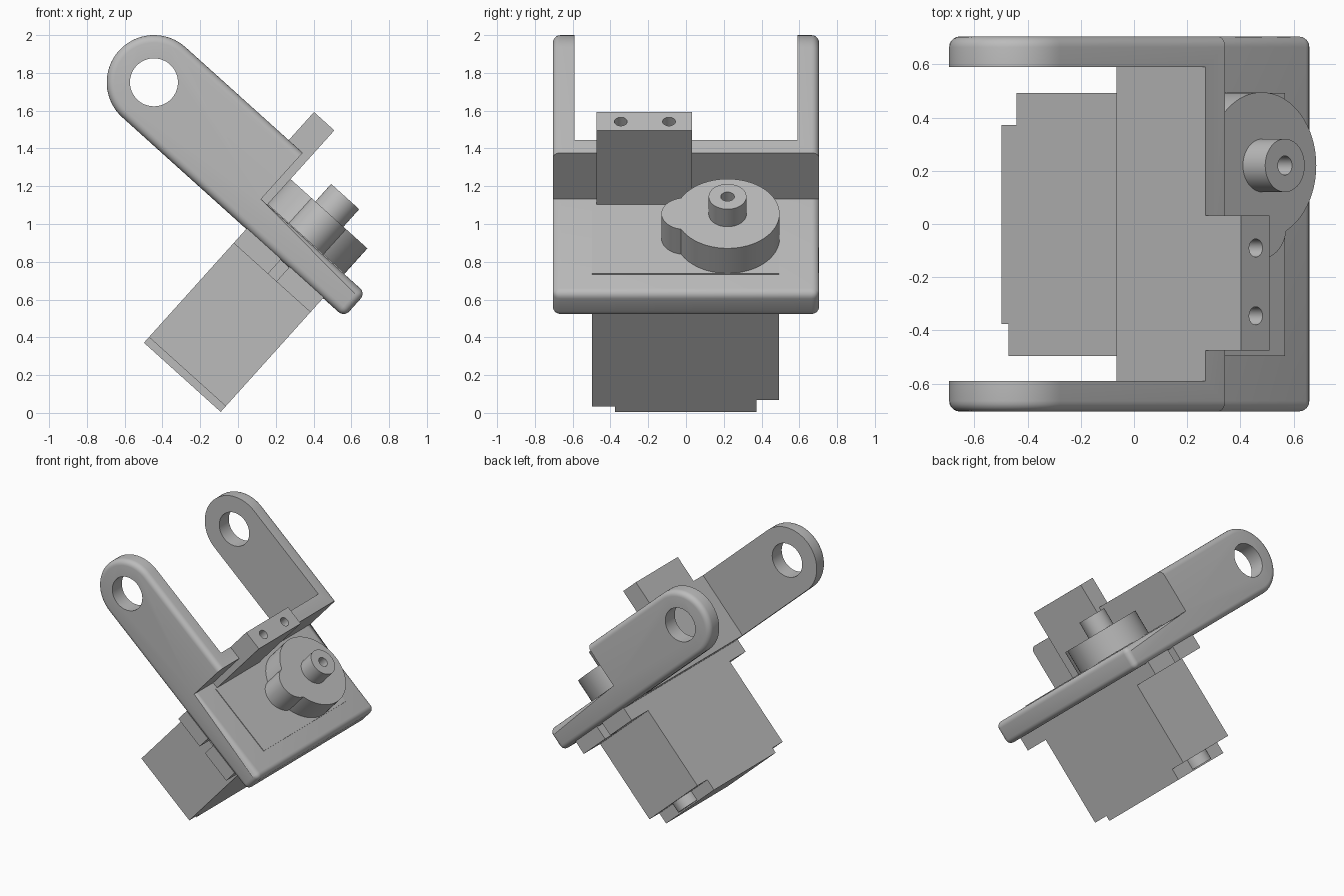
import bpy, bmesh, math
from mathutils import Matrix, Vector

cube = bpy.data.objects.get("Cube")
if cube:
    bpy.data.objects.remove(cube, do_unlink=True)

# Tilted frame: origin at the pivot holes, x along the arms, z along the output shaft
FRAME = Matrix.Translation((-0.445, 0, 1.75)) @ Matrix.Rotation(math.radians(42), 4, 'Y')

grey = bpy.data.materials.new("plain grey")
grey.use_nodes = True
COLOUR = (0.5, 0.5, 0.5, 1)
grey.diffuse_color = COLOUR
grey.node_tree.nodes["Principled BSDF"].inputs["Base Color"].default_value = COLOUR


def circle(cx, cy, r, n=64, start=0.0, sweep=2 * math.pi):
    count = n if sweep > 6 else n + 1
    return [(cx + r * math.cos(start + sweep * i / n),
             cy + r * math.sin(start + sweep * i / n)) for i in range(count)]


def rect(x0, x1, y0, y1):
    return [(x0, y0), (x1, y0), (x1, y1), (x0, y1)]


def prism(name, points, axis, lo, hi, bevel_rule=None, radius=0.04):
    """Extrude a 2D outline along a frame axis, optionally rounding chosen edges."""
    place = {'x': lambda a, b, t: (t, a, b),
             'y': lambda a, b, t: (a, t, b),
             'z': lambda a, b, t: (a, b, t)}[axis]
    bm = bmesh.new()
    face = bm.faces.new([bm.verts.new(place(a, b, lo)) for a, b in points])
    made = bmesh.ops.extrude_face_region(bm, geom=[face])["geom"]
    shift = Vector(place(0, 0, hi - lo))
    bmesh.ops.translate(bm, vec=shift, verts=[v for v in made if isinstance(v, bmesh.types.BMVert)])
    bmesh.ops.recalc_face_normals(bm, faces=bm.faces)
    if bevel_rule:
        edges = [e for e in bm.edges if bevel_rule(e)]
        bmesh.ops.bevel(bm, geom=edges, offset=radius, segments=5, profile=0.5,
                        affect='EDGES', clamp_overlap=True)
    mesh = bpy.data.meshes.new(name)
    bm.to_mesh(mesh)
    bm.free()
    mesh.materials.append(grey)
    obj = bpy.data.objects.new(name, mesh)
    bpy.context.collection.objects.link(obj)
    obj.matrix_world = FRAME
    return obj


def combine(obj, tool, operation='DIFFERENCE'):
    bpy.context.view_layer.update()
    mod = obj.modifiers.new("cut", 'BOOLEAN')
    mod.operation, mod.object, mod.solver = operation, tool, 'EXACT'
    bpy.context.view_layer.objects.active = obj
    bpy.ops.object.modifier_apply(modifier=mod.name)
    bpy.data.objects.remove(tool, do_unlink=True)


# Bracket: side outline with round arm tips, step, and mounting plate
ARM_END, PLATE_END, PLATE_TOP, HALF = 0.835, 1.58, -0.08, 0.705
outline = circle(0, 0, 0.25, 32, math.pi / 2, math.pi)
outline += [(PLATE_END, -0.25), (PLATE_END, PLATE_TOP), (ARM_END, PLATE_TOP), (ARM_END, 0.25)]


def rounded(edge):
    a, b = (v.co for v in edge.verts)
    if a.x > PLATE_END - 0.01 and b.x > PLATE_END - 0.01:
        return True
    at_arm_end = abs(a.x - ARM_END) < 0.01 and abs(b.x - ARM_END) < 0.01
    return abs(a.y - b.y) < 0.01 and not at_arm_end


bracket = prism("bracket", outline, 'y', -HALF, HALF, rounded)
combine(bracket, prism("gap_cutter", rect(-0.5, 0.735, -0.5, 0.5), 'y', -0.59, 0.59))
combine(bracket, prism("pivot_cutter", circle(0, 0, 0.127), 'y', -1, 1))

# Screw block standing on the cross wall
block = prism("screw_block", rect(0.735, 0.88, -0.475, 0.032), 'z', -0.2, 0.45)
for y in (-0.345, -0.09):
    combine(block, prism("screw_cutter", circle(0.81, y, 0.034, 32), 'z', 0.2, 0.6))

# Motor case with stepped lower ends
case = [(-0.497, -0.075), (-0.497, -1.02), (-0.375, -1.02), (-0.375, -1.06),
        (0.372, -1.06), (0.372, -0.975), (0.492, -0.975), (0.492, -0.075)]
prism("motor_case", case, 'x', 0.883, 1.43)
prism("cable_guide", circle(1.157, 0.372, 0.09, 32), 'z', -1.05, -0.9)

# Mounting ears with open screw slots
for side, name in ((1, "left_back_ear"), (-1, "right_front_ear")):
    ear = [(0.883, 0.45), (1.43, 0.45), (1.43, 0.69), (1.187, 0.69),
           (1.187, 0.58), (1.127, 0.58), (1.127, 0.69), (0.883, 0.69)]
    prism(name, [(x, y * side) for x, y in ear], 'z', -0.35, -0.245)

# Gear housing, its small lobe, and the output shaft
housing = prism("gear_housing", circle(1.153, 0.22, 0.275), 'z', -0.1, 0.103)
combine(housing, prism("lobe", circle(1.153, -0.005, 0.125, 48), 'z', -0.1, 0.103), 'UNION')
shaft = prism("output_shaft", circle(1.157, 0.22, 0.1, 48), 'z', 0.05, 0.228)
combine(shaft, prism("shaft_cutter", circle(1.157, 0.22, 0.036, 32), 'z', 0.08, 0.4))

# Smooth the round surfaces, keep real edges crisp
bpy.ops.object.select_all(action='DESELECT')
for obj in bpy.context.scene.objects:
    if obj.type == 'MESH' and grey.name in obj.data.materials:
        obj.select_set(True)
        bpy.context.view_layer.objects.active = obj
bpy.ops.object.shade_smooth_by_angle(angle=math.radians(30))
